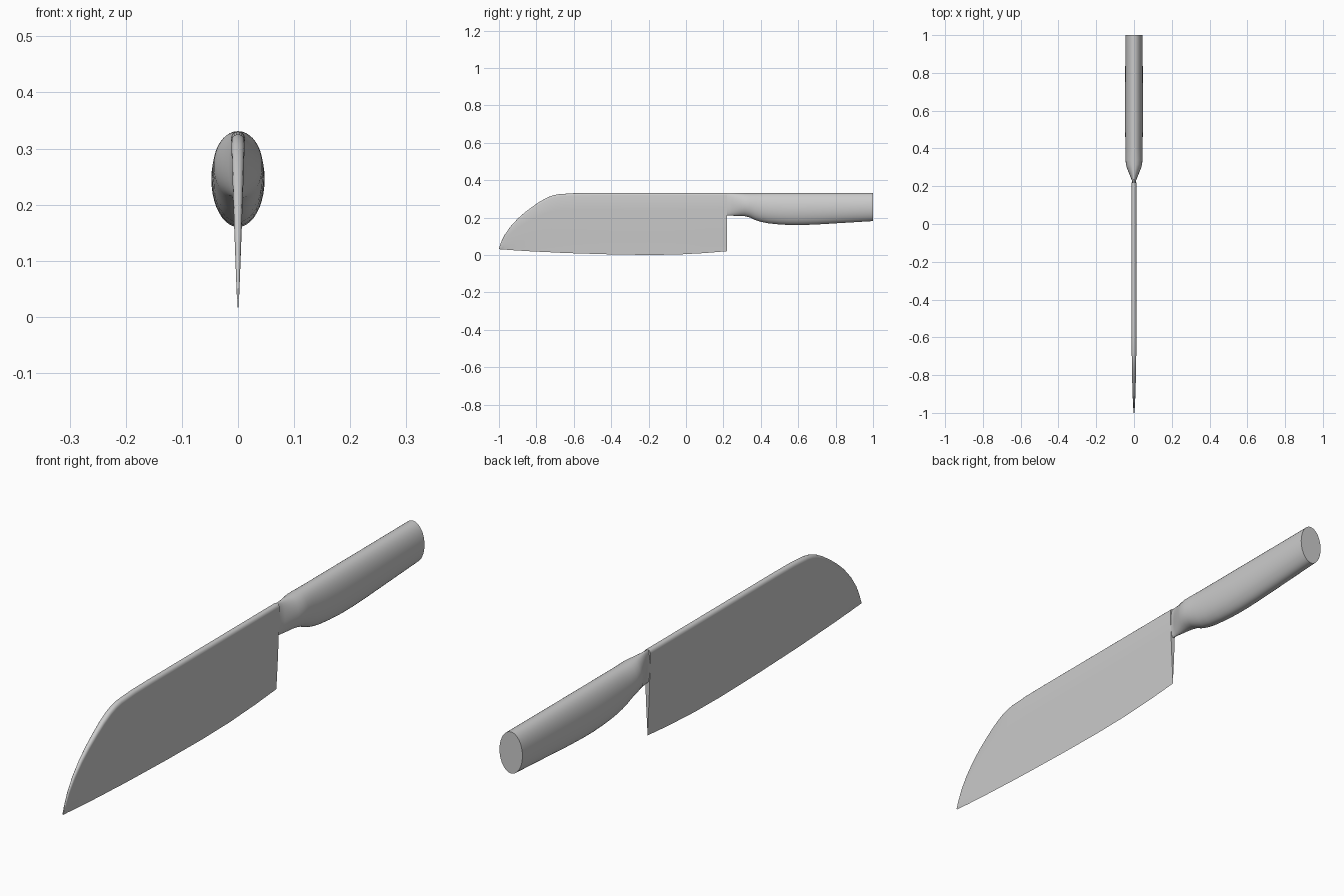
import bpy, bmesh, math

if "Cube" in bpy.data.objects:
    bpy.data.objects.remove(bpy.data.objects["Cube"])


def loft(name, rings, angle):
    """Skin closed rings of equal point count and cap both ends."""
    bm = bmesh.new()
    vs = [[bm.verts.new(p) for p in ring] for ring in rings]
    n = len(vs[0])
    for a, b in zip(vs, vs[1:]):
        for i in range(n):
            j = (i + 1) % n
            bm.faces.new((a[i], a[j], b[j], b[i]))
    bm.faces.new(vs[0])
    bm.faces.new(vs[-1])
    bmesh.ops.recalc_face_normals(bm, faces=bm.faces)
    me = bpy.data.meshes.new(name)
    bm.to_mesh(me)
    bm.free()
    ob = bpy.data.objects.new(name, me)
    bpy.context.collection.objects.link(ob)
    bpy.ops.object.select_all(action='DESELECT')
    bpy.context.view_layer.objects.active = ob
    ob.select_set(True)
    bpy.ops.object.shade_smooth_by_angle(angle=math.radians(angle))
    return ob


# Blade: wedge section, rounded spine; stations are (y, edge z, spine z)
blade_stations = [
    (-1.0, 0.031, 0.036), (-0.99, 0.03, 0.066), (-0.97, 0.029, 0.107),
    (-0.94, 0.026, 0.150), (-0.90, 0.024, 0.194), (-0.86, 0.021, 0.229),
    (-0.82, 0.019, 0.259), (-0.78, 0.017, 0.286), (-0.74, 0.015, 0.308),
    (-0.71, 0.014, 0.319), (-0.68, 0.012, 0.325), (-0.60, 0.009, 0.330),
    (-0.50, 0.006, 0.331), (-0.40, 0.003, 0.331), (-0.20, 0.0, 0.331),
    (-0.05, 0.002, 0.331), (0.10, 0.010, 0.331), (0.22, 0.020, 0.331)]


def blade_ring(y, lo, hi):
    r = min(0.012, (hi - lo) * 0.3)
    side = []
    for f in (0.1, 0.3, 0.5, 0.75, 1.0):
        z = lo + (hi - r - lo) * f
        side.append((0.0004 + 0.0122 * (z / 0.33) ** 0.9 * min(1, f * 3), z))
    w = side[-1][0]
    for a in (30, 55, 75):
        t = math.radians(a)
        side.append((w * math.cos(t), hi - r + r * math.sin(t)))
    return ([(0, y, lo)] + [(x, y, z) for x, z in side] + [(0, y, hi)]
            + [(-x, y, z) for x, z in reversed(side)])


loft("blade", [blade_ring(*s) for s in blade_stations], 35)

# Handle: oval section flaring out of the thin bolster; (y, half width, bottom z)
handle_stations = [
    (0.215, 0.0095, 0.212), (0.23, 0.0105, 0.211), (0.245, 0.017, 0.210),
    (0.27, 0.027, 0.209), (0.295, 0.037, 0.209), (0.315, 0.043, 0.207),
    (0.34, 0.0445, 0.201), (0.37, 0.0445, 0.187), (0.40, 0.045, 0.177),
    (0.44, 0.046, 0.169), (0.50, 0.047, 0.163), (0.56, 0.0475, 0.160),
    (0.62, 0.0475, 0.160), (0.70, 0.047, 0.163), (0.80, 0.0465, 0.169),
    (0.90, 0.046, 0.175), (1.0, 0.046, 0.181)]


def handle_ring(y, w, lo, top=0.331, n=40):
    mid, h = (top + lo) / 2, (top - lo) / 2
    return [(w * math.cos(2 * math.pi * i / n), y,
             mid + h * math.sin(2 * math.pi * i / n)) for i in range(n)]


loft("handle", [handle_ring(*s) for s in handle_stations], 40)
